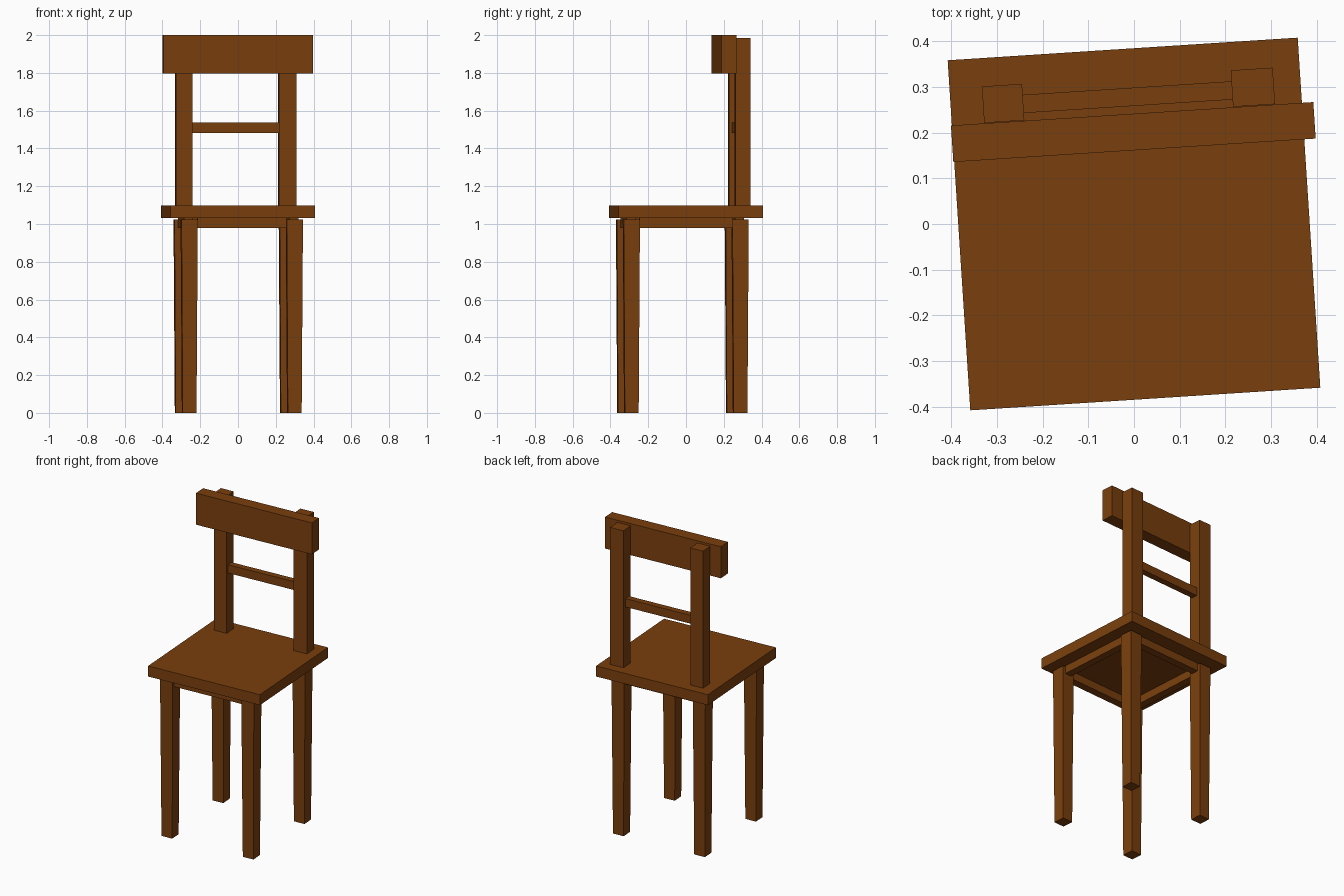
import bpy, bmesh, math
from mathutils import Matrix

if "Cube" in bpy.data.objects:
    bpy.data.objects.remove(bpy.data.objects["Cube"])

# The whole chair is turned slightly about z
TURN = Matrix.Rotation(math.radians(3.7), 4, 'Z')

wood = bpy.data.materials.new("brown wood")
wood.diffuse_color = (0.195, 0.05, 0.004, 1)
wood.use_nodes = True
wood.node_tree.nodes["Principled BSDF"].inputs["Base Color"].default_value = wood.diffuse_color


def block(name, x, y, z, foot=1.0):
    """Box from (min, max) ranges; foot scales the bottom end for a taper."""
    cx, cy = sum(x) / 2, sum(y) / 2
    bm = bmesh.new()
    bmesh.ops.create_cube(bm, size=1)
    for v in bm.verts:
        k = foot if v.co.z < 0 else 1.0
        v.co = (cx + v.co.x * (x[1] - x[0]) * k,
                cy + v.co.y * (y[1] - y[0]) * k,
                z[0] if v.co.z < 0 else z[1])
    bm.transform(TURN)
    me = bpy.data.meshes.new(name)
    bm.to_mesh(me)
    bm.free()
    me.materials.append(wood)
    ob = bpy.data.objects.new(name, me)
    bpy.context.collection.objects.link(ob)
    return ob


# Seat
block("seat", (-0.384, 0.384), (-0.384, 0.384), (1.031, 1.099))

# Tapered legs
LX, FRONT, BACK, H = 0.279, -0.308, 0.269, 0.043
for side, x in (("left", -LX), ("right", LX)):
    for end, y in (("front", FRONT), ("back", BACK)):
        block(f"{end}_leg_{side}", (x - H, x + H), (y - H, y + H), (0, 1.025), 0.85)

# Apron bars between the legs
T, AZ = 0.024, (0.98, 1.031)
for end, y in (("front", FRONT), ("back", BACK)):
    block(f"{end}_apron", (-LX + H, LX - H), (y - T, y + T), AZ)
for side, x in (("left", -LX), ("right", LX)):
    block(f"{side}_apron", (x - T, x + T), (FRONT + H, BACK - H), AZ)

# Back posts
block("back_post_left", (-0.313, -0.225), (0.242, 0.322), (1.099, 1.986))
block("back_post_right", (0.233, 0.325), (0.242, 0.322), (1.099, 1.986))

# Back rail and top board
block("back_rail", (-0.225, 0.233), (0.258, 0.298), (1.483, 1.537))
block("top_board", (-0.386, 0.409), (0.161, 0.241), (1.796, 2.0))
